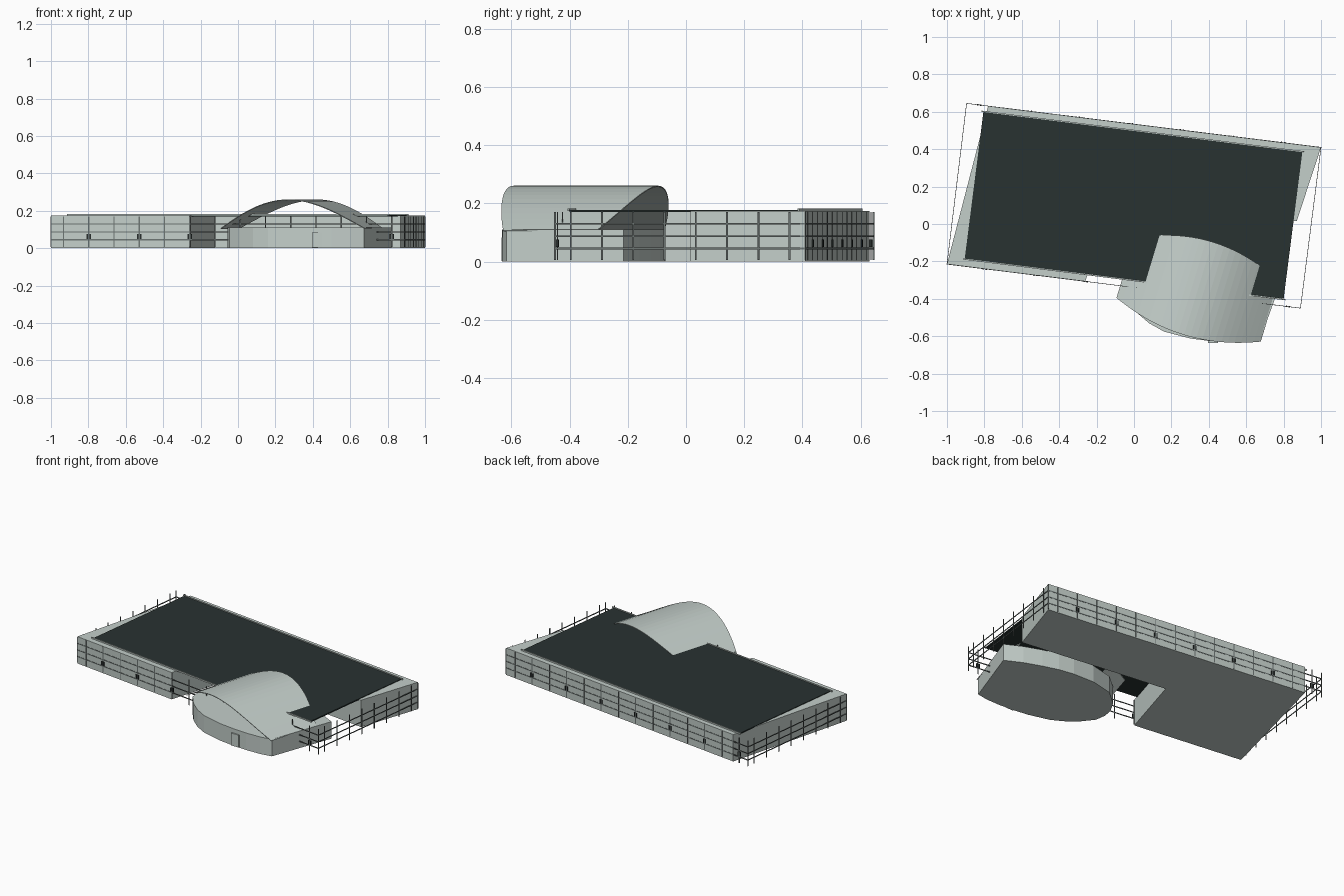
import bpy, bmesh, math
from mathutils import Vector, Matrix

old = bpy.data.objects.get("Cube")
if old:
    bpy.data.objects.remove(old, do_unlink=True)


def material(name, rgb):
    m = bpy.data.materials.new(name)
    m.use_nodes = True
    m.diffuse_color = (*rgb, 1)
    m.node_tree.nodes["Principled BSDF"].inputs["Base Color"].default_value = (*rgb, 1)
    return m


PALE = material("pale_grey_green", (0.55, 0.62, 0.59))
DARK = material("dark_roofing", (0.022, 0.032, 0.031))
METAL = material("frame_grey", (0.15, 0.175, 0.17))
BLACK = material("handle_black", (0.02, 0.026, 0.025))


def finish(name, bm, mat):
    bmesh.ops.recalc_face_normals(bm, faces=bm.faces)
    mesh = bpy.data.meshes.new(name)
    bm.to_mesh(mesh)
    bm.free()
    mesh.materials.append(mat)
    obj = bpy.data.objects.new(name, mesh)
    bpy.context.collection.objects.link(obj)
    return obj


def prism(name, outline, z0, z1, mat):
    bm = bmesh.new()
    face = bm.faces.new([bm.verts.new((x, y, z0)) for x, y in outline])
    top = bmesh.ops.extrude_face_region(bm, geom=[face])["geom"]
    bmesh.ops.translate(bm, vec=(0, 0, z1 - z0),
                        verts=[v for v in top if isinstance(v, bmesh.types.BMVert)])
    return finish(name, bm, mat)


def add_box(bm, center, size, angle):
    m = (Matrix.Translation(center) @ Matrix.Rotation(angle, 4, "Z")
         @ Matrix.Diagonal((*size, 1)))
    bmesh.ops.create_cube(bm, size=1, matrix=m)


def add_beam(bm, a, b, z, depth, height):
    run = b - a
    add_box(bm, (a + b) / 2 + Vector((0, 0, z)), (run.length, depth, height),
            math.atan2(run.y, run.x))


# Main hall with its slanted ends and front corner cut out
prism("main_hall", [(-1, -0.215), (-0.26, -0.307), (-0.125, 0.14), (0.87, 0.015),
                    (1, 0.41), (-0.78, 0.631)], 0, 0.174, PALE)

# Flat roof with pale rims along its front and back edges
prism("flat_roof", [(-0.905, -0.185), (0.80, -0.40), (0.90, 0.385), (-0.805, 0.60)],
      0.170, 0.178, DARK)
for name, a, b in (("front_roof_rim", (-0.915, -0.187, 0), (0.81, -0.405, 0)),
                   ("back_roof_rim", (-0.815, 0.603, 0), (0.91, 0.386, 0))):
    bm = bmesh.new()
    add_beam(bm, Vector(a), Vector(b), 0.1785, 0.006, 0.009)
    finish(name, bm, PALE)

# Rounded entrance pavilion
prism("pavilion_walls", [(0.82, -0.215), (0.71, -0.16), (0.6, -0.12), (0.5, -0.09),
                         (0.4, -0.073), (0.25, -0.07), (0.1, -0.105), (0.0, -0.19),
                         (-0.045, -0.27), (-0.055, -0.33), (-0.045, -0.40), (0.01, -0.47),
                         (0.08, -0.53), (0.16, -0.575), (0.3, -0.612), (0.4, -0.625),
                         (0.5, -0.632), (0.6, -0.63), (0.675, -0.617)], 0, 0.11, PALE)

# Open vaulted canopy, bowed at both ends
ACROSS, ALONG = Vector((0.957, -0.29, 0)), Vector((0.29, 0.957, 0))
HALF, SEGS = 0.402, 24
bm = bmesh.new()
rows = []
for i in range(SEGS + 1):
    t = 2 * i / SEGS - 1
    bow = 1 - t * t
    z = 0.105 + 0.154 * math.cos(t * math.pi / 2)
    base = ACROSS * (0.428 + t * HALF) + Vector((0, 0, z))
    rows.append([bm.verts.new(base + ALONG * v)
                 for v in (-0.405 - 0.085 * bow, -0.07 + 0.10 * bow)])
for a, b in zip(rows, rows[1:]):
    bm.faces.new((a[0], b[0], b[1], a[1]))
canopy = finish("vaulted_canopy", bm, PALE)
solid = canopy.modifiers.new("thickness", "SOLIDIFY")
solid.thickness = 0.004
solid.offset = 0

# Entrance door
bm = bmesh.new()
add_box(bm, (0.422, -0.622, 0.043), (0.055, 0.026, 0.08), 0)
finish("entrance_door", bm, PALE)

# Rectangular facade frames, with handles on the long sides
CORNERS = [Vector(c) for c in ((-1, -0.215, 0), (0.89, -0.45, 0),
                               (1, 0.41, 0), (-0.895, 0.645, 0))]
SIDES = [("front", 14, True), ("right", 8, False), ("back", 14, True), ("left", 8, False)]
DEPTH, WIDTH = 0.003, 0.006
for k, (side, panels, has_handles) in enumerate(SIDES):
    a, b = CORNERS[k], CORNERS[(k + 1) % 4]
    run = b - a
    angle = math.atan2(run.y, run.x)
    direction = run.normalized()
    bm = bmesh.new()
    for z in (0.045, 0.087, 0.13):
        add_beam(bm, a, b, z, DEPTH, WIDTH)
    posts = [a + run * ((i + 0.5) / panels) for i in range(panels)]
    for p in posts + [a]:
        add_box(bm, p + Vector((0, 0, 0.088)), (WIDTH, DEPTH, 0.165), angle)
    # The model's own left is +x
    finish({"right": "left", "left": "right"}.get(side, side) + "_facade_frame", bm, METAL)
    if has_handles:
        bm = bmesh.new()
        for p in posts[1::2]:
            for s in (-1, 1):
                add_box(bm, p + direction * 0.008 * s + Vector((0, 0, 0.063)),
                        (0.007, 0.008, 0.026), angle)
        finish(side + "_door_handles", bm, BLACK)
